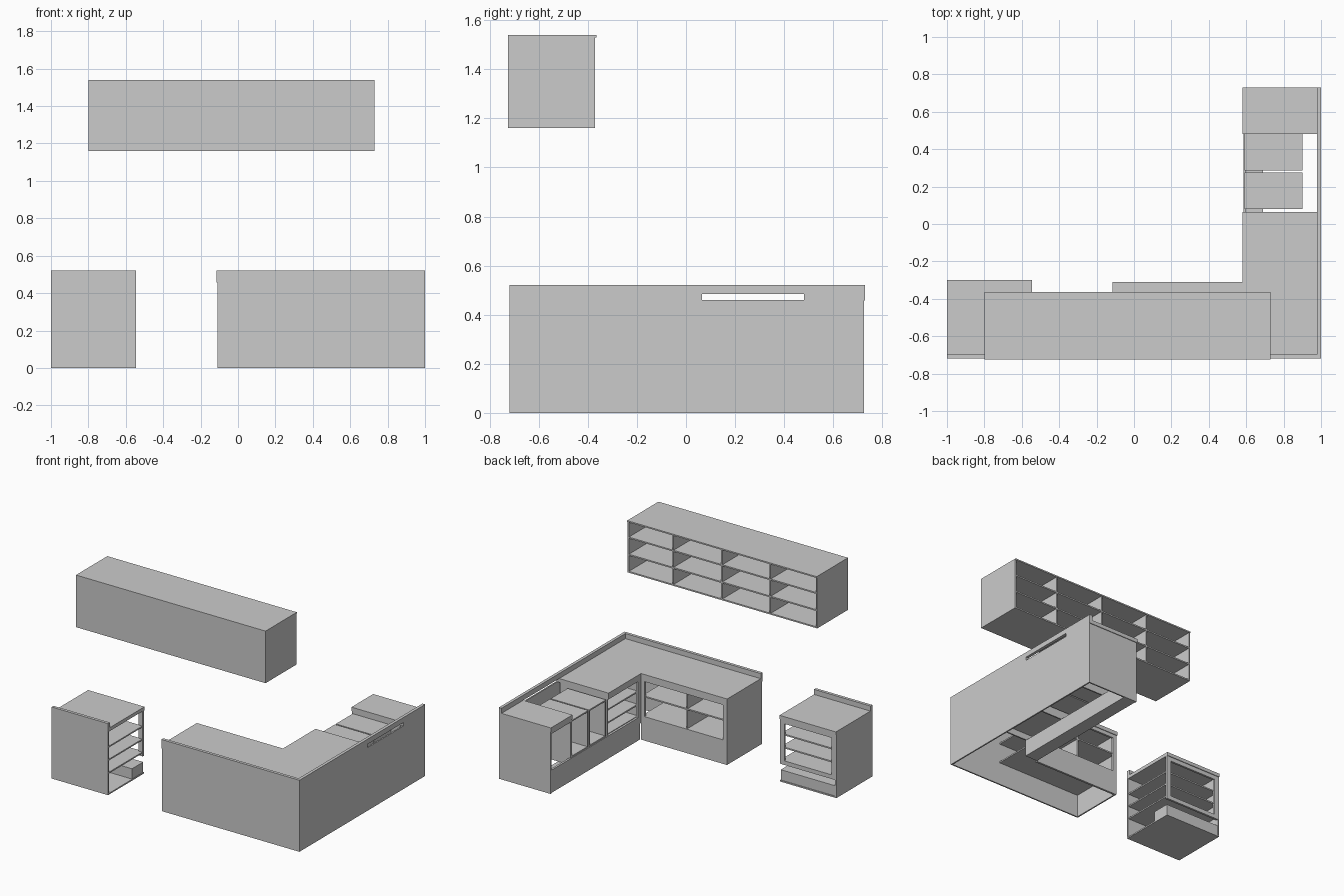
import bpy

T = 0.01  # panel thickness


def part(name, boxes):
    """One mesh object made of boxes given as (x0, x1, y0, y1, z0, z1)."""
    verts, faces = [], []
    for x0, x1, y0, y1, z0, z1 in boxes:
        b = len(verts)
        verts += [(x, y, z) for z in (z0, z1)
                  for x, y in ((x0, y0), (x1, y0), (x1, y1), (x0, y1))]
        faces += [(b + 3, b + 2, b + 1, b), (b + 4, b + 5, b + 6, b + 7)]
        faces += [(b + i, b + (i + 1) % 4, b + 4 + (i + 1) % 4, b + 4 + i)
                  for i in range(4)]
    me = bpy.data.meshes.new(name)
    me.from_pydata(verts, [], faces)
    ob = bpy.data.objects.new(name, me)
    bpy.context.collection.objects.link(ob)
    return ob


# Upper wall cabinet, open towards +y, four bays of three shelves
X0, X1, Y0, Y1, Z0, Z1 = -0.80, 0.73, -0.725, -0.37, 1.16, 1.54
part("upper_back", [(X0, X1, Y0, Y0 + T, Z0, Z1)])
part("upper_top", [(X0, X1, Y0, Y1 + 0.006, Z1 - T, Z1)])
part("upper_shelves", [(X0, X1, Y0 + T, Y1, z, z + T)
                       for z in (Z0, 1.285, 1.41)])
part("upper_dividers", [(x, x + T, Y0 + T, Y1, Z0, Z1 - T)
                        for x in (X0, -0.425, -0.035, 0.36, X1 - T)])

# Small left base cabinet, right side left open
L0, L1, F, B = -1.0, -0.545, -0.72, -0.305
part("left_carcass", [(L0, L1, F, F + T, 0, 0.46), (L0, L0 + T, F, B, 0, 0.46),
                      (L0, L1, F, B, 0, T)])
part("left_toe_block", [(L0 + T, L1 - 0.003, -0.44, B - 0.005, T, 0.085)])
part("left_shelves", [(L0 + T, L1 - 0.005, F + T, B - 0.01, z, z + T)
                      for z in (0.15, 0.245, 0.34)])
part("left_face_frame", [(L0, L0 + 0.04, B - 0.015, B, 0.13, 0.46),
                         (L1 - 0.035, L1, B - 0.015, B, 0.13, 0.46),
                         (L0, L1, B - 0.015, B, 0.13, 0.16),
                         (L0, L1, B - 0.015, B, 0.43, 0.46)])
part("left_counter", [(L0, L1, F, -0.30, 0.46, 0.485)])
part("left_backsplash", [(L0, L1, F, F + 0.022, 0.46, 0.522)])

# L-shaped base cabinet: outer walls and end panels
part("corner_walls", [(-0.11, 1.0, F, F + T, 0, 0.46),
                      (1 - T, 1.0, F, 0.725, 0, 0.46),
                      (-0.11, -0.10, F, -0.315, 0, 0.46),
                      (0.585, 1.0, 0.725 - T, 0.725, 0, 0.46)])

# Counter in two pieces, leaving the bay for the two bins open
part("corner_counter", [(-0.115, 1.0, F, -0.31, 0.457, 0.485),
                        (0.58, 1.0, -0.31, 0.065, 0.457, 0.485),
                        (0.58, 1.0, 0.48, 0.73, 0.457, 0.485)])
part("corner_backsplash", [(-0.115, 1.0, F, F + 0.022, 0.485, 0.522),
                           (0.978, 1.0, F, 0.73, 0.485, 0.522)])

# Front leg interior: two bays with a middle shelf
part("front_leg_shelves", [(-0.10, 0.58, F + T, -0.325, z, z + T)
                           for z in (0.165, 0.31)])
part("front_leg_divider", [(0.215, 0.225, F + T, -0.325, 0.165, 0.457)])
part("front_leg_frame", [(-0.11, 0.585, -0.33, -0.315, 0, 0.15),
                         (-0.11, 0.585, -0.33, -0.315, 0.15, 0.175),
                         (-0.11, 0.585, -0.33, -0.315, 0.43, 0.457),
                         (-0.11, -0.08, -0.33, -0.315, 0.17, 0.457),
                         (0.555, 0.585, -0.33, -0.315, 0.17, 0.457)])

# Right leg interior: toe block, shelf stack and bay dividers
part("right_leg_toe_block", [(0.59, 0.69, -0.31, 0.715, 0, 0.12)])
part("right_leg_frame", [(0.585, 0.60, -0.315, 0.715, 0.12, 0.17),
                         (0.585, 0.60, -0.315, 0.06, 0.435, 0.457),
                         (0.585, 0.60, 0.48, 0.715, 0.435, 0.457),
                         (0.585, 0.60, -0.315, -0.28, 0.17, 0.457)])
part("right_leg_shelves", [(0.60, 0.96, -0.30, 0.055, z, z + T)
                           for z in (0.165, 0.25, 0.345)])
part("right_leg_dividers", [(0.59, 0.97, y, y + T, 0.12, 0.457)
                            for y in (-0.31, 0.055, 0.48)])

# Two pull-out boxes in the open bay, open at the front
for i, y in enumerate((0.08, 0.285)):
    w = y + 0.195
    part(f"pull_out_box_{i + 1}", [(0.59, 0.90, y, w, 0.43, 0.44),
                                   (0.59, 0.90, y, w, 0.17, 0.18),
                                   (0.59, 0.90, y, y + T, 0.18, 0.43),
                                   (0.59, 0.90, w - T, w, 0.18, 0.43),
                                   (0.89, 0.90, y + T, w - T, 0.18, 0.43)])
